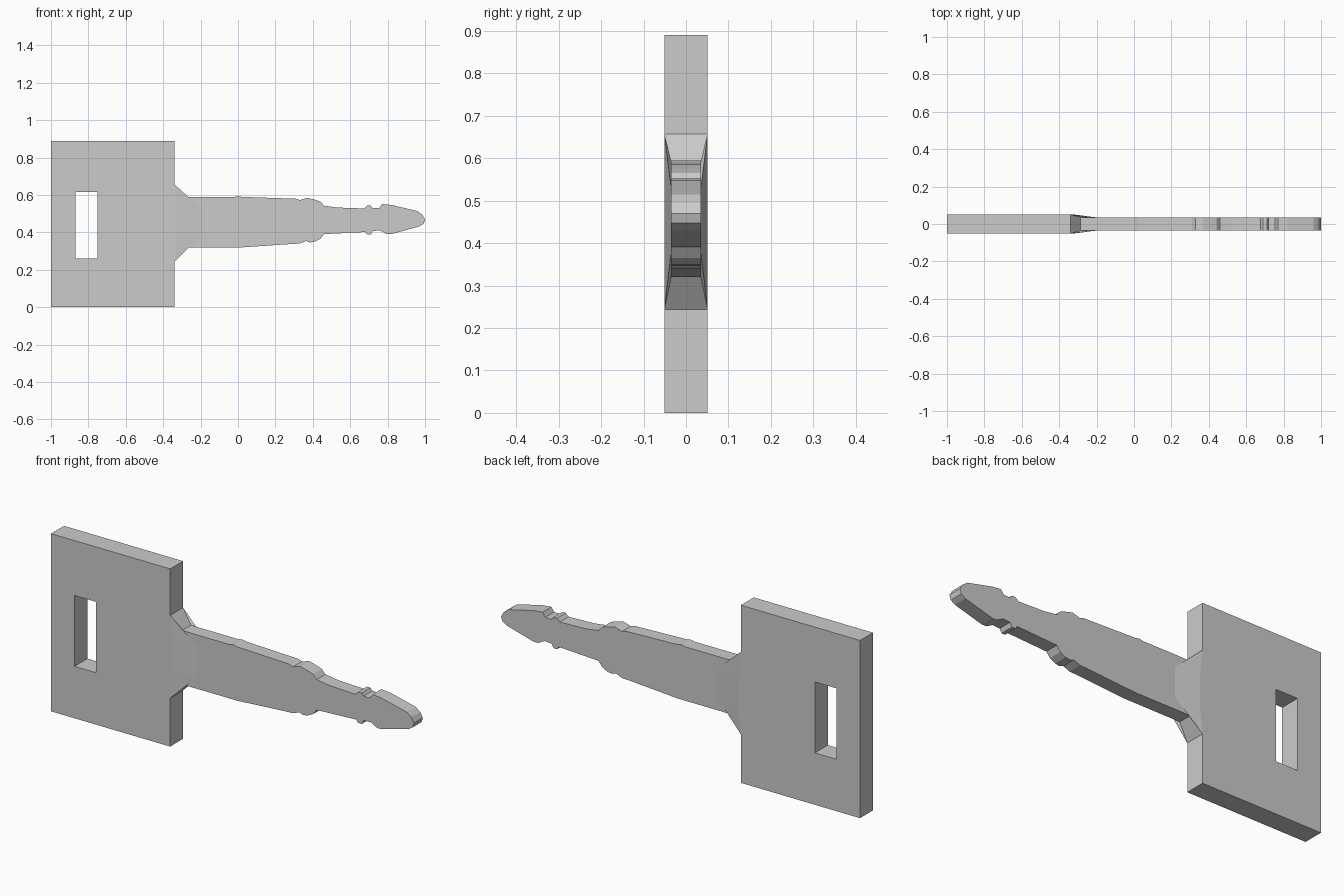
import bpy, bmesh

if "Cube" in bpy.data.objects:
    bpy.data.objects.remove(bpy.data.objects["Cube"])


def finish(bm, name):
    bmesh.ops.remove_doubles(bm, verts=bm.verts, dist=0.0005)
    bmesh.ops.recalc_face_normals(bm, faces=bm.faces)
    mesh = bpy.data.meshes.new(name)
    bm.to_mesh(mesh)
    bm.free()
    obj = bpy.data.objects.new(name, mesh)
    bpy.context.collection.objects.link(obj)
    return obj


def rect(x0, x1, z0, z1):
    return [(x0, z0), (x1, z0), (x1, z1), (x0, z1)]


# Square handle plate with a rectangular slot through it
T = 0.051
bm = bmesh.new()
outer = rect(-1, -0.34, 0, 0.89)
inner = rect(-0.87, -0.75, 0.26, 0.615)
rings = [[bm.verts.new((x, y, z)) for x, z in loop]
         for loop, y in ((outer, -T), (outer, T), (inner, T), (inner, -T))]
for r in range(4):
    a, b = rings[r], rings[(r + 1) % 4]
    for i in range(4):
        j = (i + 1) % 4
        bm.faces.new((a[i], a[j], b[j], b[i]))
finish(bm, "handle_plate")

# Blade outline, from the upper shoulder round the tip to the lower shoulder
H = 0.035
upper = [(-0.285, 0.59), (-0.02, 0.59), (0, 0.595), (0.02, 0.59), (0.31, 0.58),
         (0.33, 0.573), (0.37, 0.585), (0.41, 0.575), (0.44, 0.565), (0.46, 0.543),
         (0.53, 0.533), (0.675, 0.528), (0.69, 0.543), (0.71, 0.543),
         (0.72, 0.53), (0.755, 0.53), (0.77, 0.552), (0.82, 0.547),
         (0.96, 0.514), (0.985, 0.495), (1.0, 0.47)]
lower = [(0.993, 0.447), (0.97, 0.432), (0.82, 0.391), (0.795, 0.391),
         (0.76, 0.41), (0.72, 0.408), (0.71, 0.388), (0.69, 0.388),
         (0.68, 0.402), (0.46, 0.391), (0.44, 0.365), (0.41, 0.35),
         (0.385, 0.346), (0.365, 0.354), (0.33, 0.34), (0.3, 0.339),
         (0.02, 0.32), (-0.285, 0.32)]
outline = upper + lower

bm = bmesh.new()


def face(*points):
    bm.faces.new([bm.verts.new(p) for p in points])


# Side walls along the blade outline
for (xa, za), (xb, zb) in zip(outline, outline[1:]):
    face((xa, -H, za), (xb, -H, zb), (xb, H, zb), (xa, H, za))

for s in (-1, 1):
    # Flat blade face, ending at the raised collar
    face(*[(x, s * H, z) for x, z in outline + [(-0.2, 0.38), (-0.2, 0.53)]])
    # Collar facets blending the plate thickness into the blade
    ends = []
    for z_root, z_shoulder, z_mid in ((0.657, 0.59, 0.53), (0.243, 0.32, 0.38)):
        root = (-0.34, s * T, z_root)
        shoulder = (-0.285, s * H, z_shoulder)
        toe = (-0.2, s * H, z_mid)
        crest = (-0.325, s * T, z_mid)
        face(root, shoulder, toe)
        face(root, toe, crest)
        ends.append((root, crest, toe))
    (r0, c0, t0), (r1, c1, t1) = ends
    face(c0, t0, t1, c1)
    face(r0, c0, c1, r1)

# Sloping top and bottom of the collar
for zr, zs in ((0.657, 0.59), (0.243, 0.32)):
    face((-0.34, -T, zr), (-0.285, -H, zs), (-0.285, H, zs), (-0.34, T, zr))
finish(bm, "blade")
